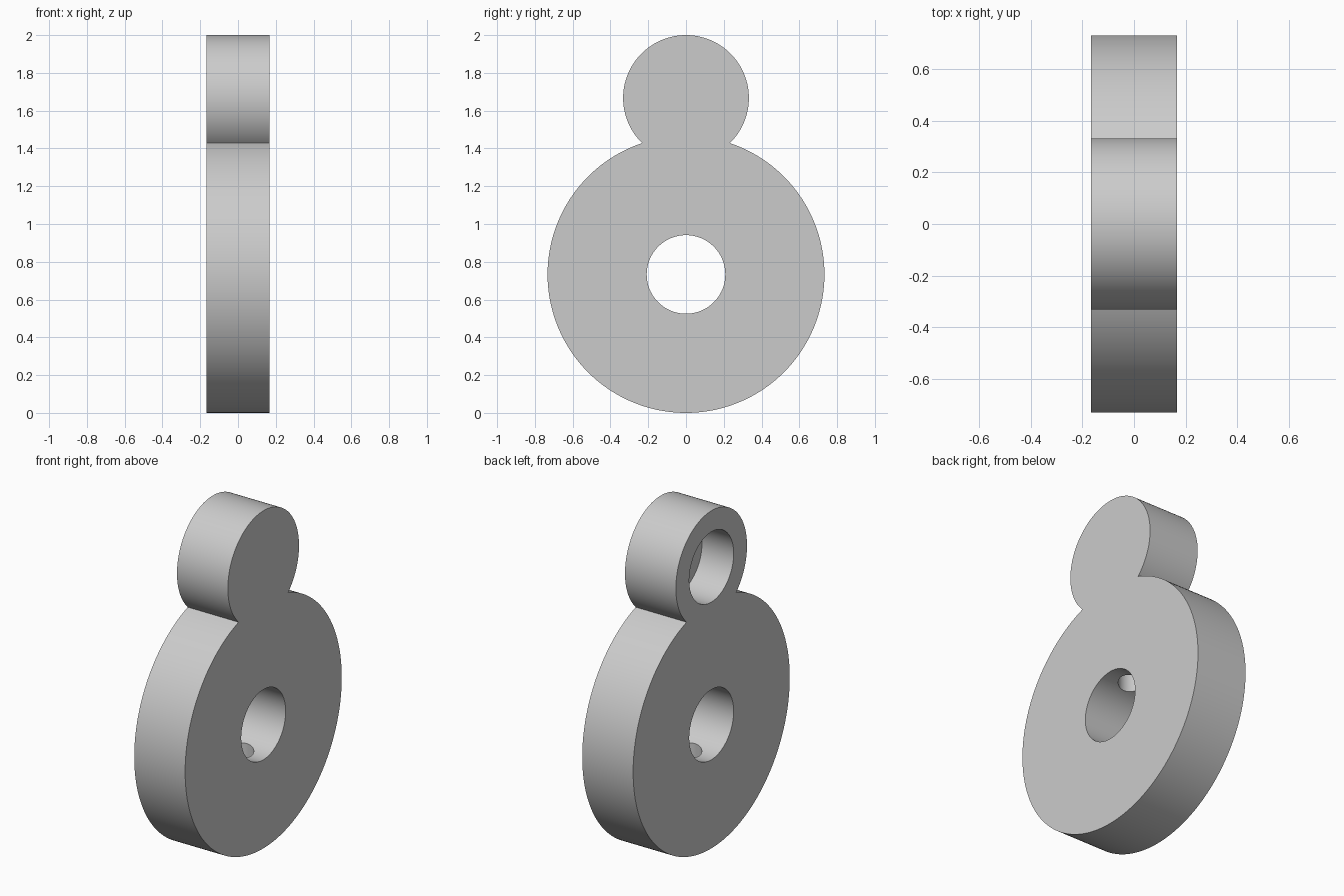
import bpy, bmesh, math
from mathutils import Matrix

HALF = 1 / 6                      # half of the plate thickness
BIG_R, BIG_Z = 0.733, 0.733       # large disc
TOP_R, TOP_Z = 0.333, 1.667       # small boss
BORE_R, POCKET_DEPTH, PIN_R = 0.208, 0.208, 0.085

cube = bpy.data.objects.get("Cube")
if cube:
    bpy.data.objects.remove(cube, do_unlink=True)

grey = bpy.data.materials.new("plain grey")
grey.use_nodes = True
grey.diffuse_color = (0.6, 0.6, 0.6, 1)
grey.node_tree.nodes["Principled BSDF"].inputs["Base Color"].default_value = (0.6, 0.6, 0.6, 1)


def add_object(name, bm):
    bmesh.ops.recalc_face_normals(bm, faces=bm.faces)
    mesh = bpy.data.meshes.new(name)
    bm.to_mesh(mesh)
    bm.free()
    mesh.materials.append(grey)
    obj = bpy.data.objects.new(name, mesh)
    bpy.context.collection.objects.link(obj)
    return obj


def arc(radius, z, start, end, steps):
    """Points on a circle in the plate's plane, angle measured from straight up."""
    angles = [start + (end - start) * i / steps for i in range(steps)]
    return [(-HALF, radius * math.sin(a), z + radius * math.cos(a)) for a in angles]


def cutter(name, radius, length, centre, axis):
    bm = bmesh.new()
    turn = Matrix.Rotation(math.pi / 2, 4, "Y") if axis == "X" else Matrix()
    bmesh.ops.create_cone(bm, cap_ends=True, segments=96, radius1=radius, radius2=radius,
                          depth=length, matrix=Matrix.Translation(centre) @ turn)
    obj = add_object(name, bm)
    obj.hide_render = True
    return obj


# Body: two overlapping discs as one outline, given thickness
gap = TOP_Z - BIG_Z
neck = (gap**2 + BIG_R**2 - TOP_R**2) / (2 * gap)
big_a = math.acos(neck / BIG_R)
top_a = math.acos((neck - gap) / TOP_R)
outline = arc(BIG_R, BIG_Z, big_a, 2 * math.pi - big_a, 160)
outline += arc(TOP_R, TOP_Z, -top_a, top_a, 96)
bm = bmesh.new()
face = bm.faces.new([bm.verts.new(p) for p in outline])
ext = bmesh.ops.extrude_face_region(bm, geom=[face])
bmesh.ops.translate(bm, vec=(2 * HALF, 0, 0),
                    verts=[g for g in ext["geom"] if isinstance(g, bmesh.types.BMVert)])
body = add_object("eyelet_body", bm)

# Through bore, blind pocket on the right side, and upright cross hole in the bore
cutters = [
    cutter("bore_cutter", BORE_R, 1, (0, 0, BIG_Z), "X"),
    cutter("pocket_cutter", BORE_R, 2 * POCKET_DEPTH, (-HALF, 0, TOP_Z), "X"),
    cutter("cross_hole_cutter", PIN_R, 0.85, (0, 0, BIG_Z), "Z"),
]
bpy.context.view_layer.objects.active = body
body.select_set(True)
for c in cutters:
    mod = body.modifiers.new(c.name, "BOOLEAN")
    mod.operation, mod.solver, mod.object = "DIFFERENCE", "EXACT", c
    bpy.ops.object.modifier_apply(modifier=mod.name)
    bpy.data.objects.remove(c, do_unlink=True)

bpy.ops.object.shade_smooth_by_angle(angle=math.radians(30))
